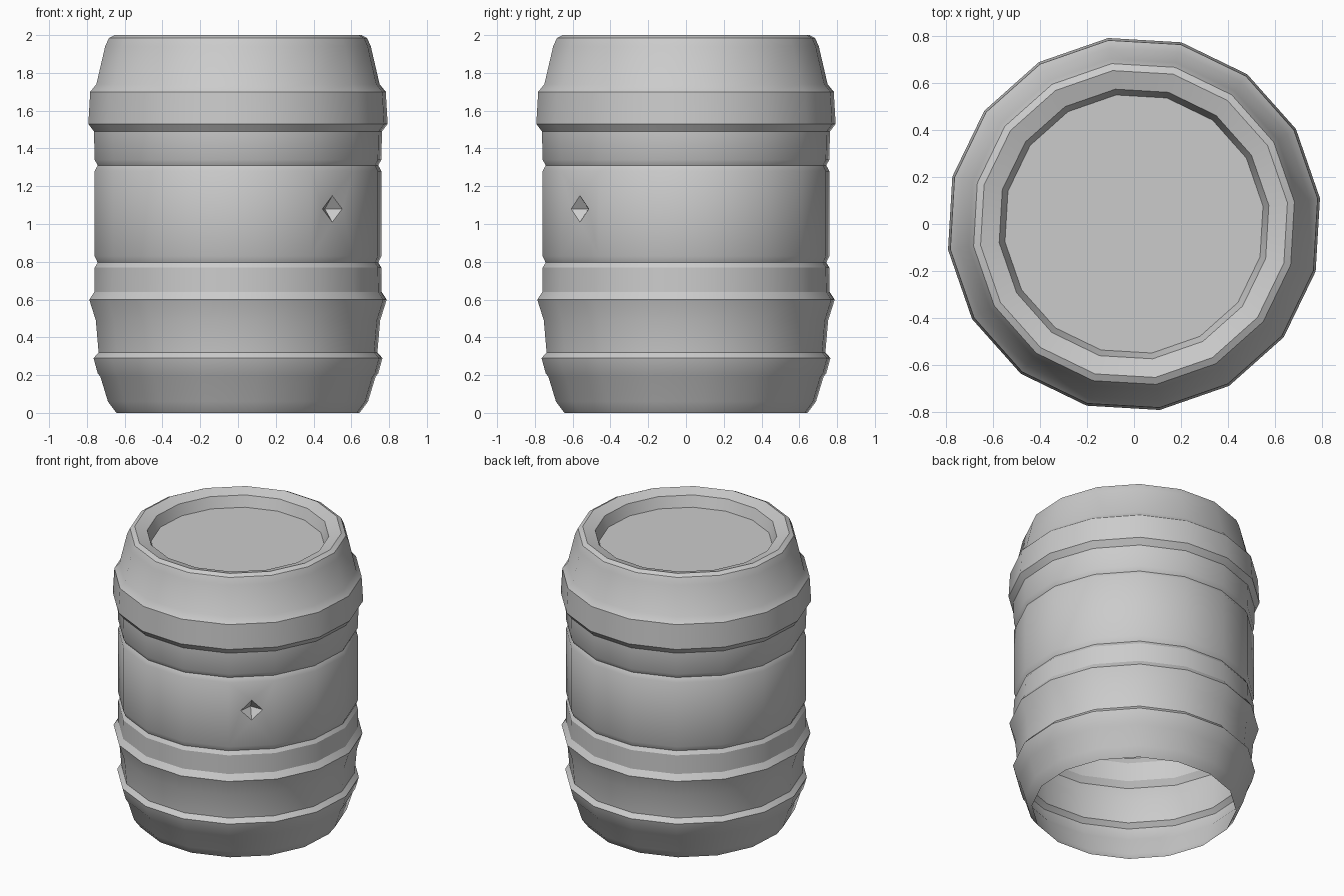
import bpy, bmesh
from math import cos, sin, radians
from mathutils import Vector

if "Cube" in bpy.data.objects:
    bpy.data.objects.remove(bpy.data.objects["Cube"])

SIDES = 16
OFFSET = 7.9  # degrees, rotation of the first corner

# Radius / height profile from the open base up to the recessed lid
profile = [
    (0.65, 0.0), (0.695, 0.06), (0.735, 0.19), (0.75, 0.21), (0.772, 0.29),
    (0.745, 0.32), (0.76, 0.49), (0.795, 0.60), (0.768, 0.64), (0.766, 0.77),
    (0.75, 0.795), (0.766, 0.83), (0.766, 1.28), (0.75, 1.31), (0.766, 1.34),
    (0.77, 1.49), (0.80, 1.53), (0.79, 1.70), (0.757, 1.74), (0.71, 1.94),
    (0.69, 1.985), (0.66, 2.0), (0.58, 1.975), (0.555, 1.90),
]
PIT_BAND = 11   # plain band between the two grooves
PIT_SIDE = 13   # facet whose centre points to front right

bm = bmesh.new()


def ring(r, z):
    return [bm.verts.new((r * cos(radians(OFFSET + 360 * i / SIDES)),
                          r * sin(radians(OFFSET + 360 * i / SIDES)), z))
            for i in range(SIDES)]


rings = [ring(r, z) for r, z in profile]

# Barrel wall, leaving out the facet with the tap hole
for k in range(len(rings) - 1):
    for i in range(SIDES):
        j = (i + 1) % SIDES
        if (k, i) != (PIT_BAND, PIT_SIDE):
            bm.faces.new((rings[k][i], rings[k][j], rings[k + 1][j], rings[k + 1][i]))

# Recessed lid
bm.faces.new(rings[-1])

# Diamond tap hole: facet split around a diamond, sunk to a point
i, j = PIT_SIDE, PIT_SIDE + 1
corners = [rings[PIT_BAND][i], rings[PIT_BAND][j],
           rings[PIT_BAND + 1][j], rings[PIT_BAND + 1][i]]
centre = sum((v.co for v in corners), Vector()) / 4
tangent = (corners[1].co - corners[0].co).normalized()
up = Vector((0, 0, 1))
normal = tangent.cross(up)
centre.z = 1.08
diamond = [bm.verts.new(centre + d * 0.07) for d in (-up, tangent, up, -tangent)]
apex = bm.verts.new(centre - normal * 0.06)
for n in range(4):
    m = (n + 1) % 4
    bm.faces.new((corners[n], corners[m], diamond[n]))
    bm.faces.new((corners[m], diamond[m], diamond[n]))
    bm.faces.new((diamond[n], diamond[m], apex))

mesh = bpy.data.meshes.new("barrel")
bm.to_mesh(mesh)
bm.free()
barrel = bpy.data.objects.new("barrel", mesh)
bpy.context.collection.objects.link(barrel)

# Smooth round the sides, sharp at the hoops
bpy.context.view_layer.objects.active = barrel
barrel.select_set(True)
bpy.ops.object.shade_smooth_by_angle(angle=radians(30))
